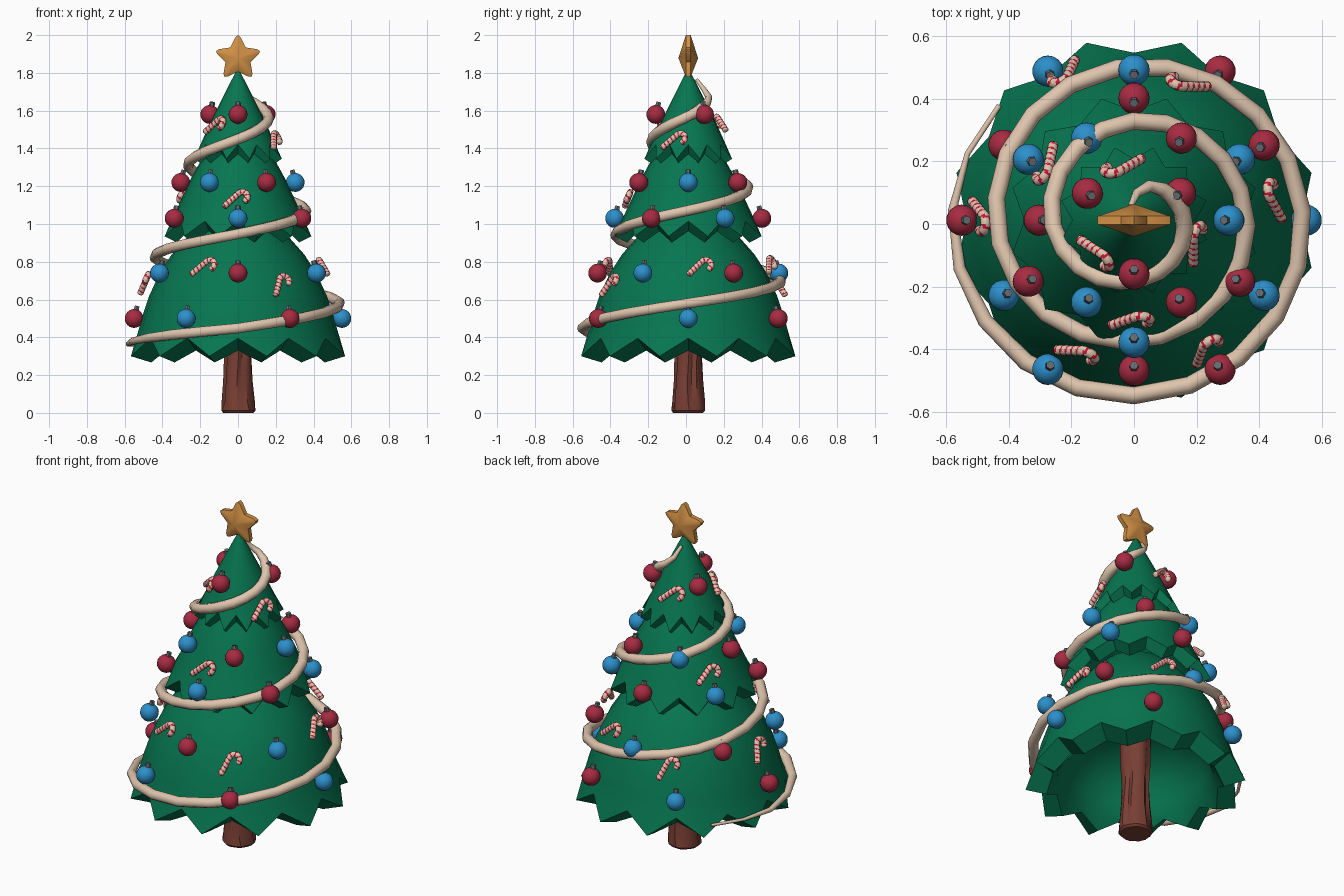
import bpy, bmesh, math
from math import sin, cos, pi, radians
from mathutils import Vector, Matrix

if "Cube" in bpy.data.objects:
    bpy.data.objects.remove(bpy.data.objects["Cube"])

CY = 0.012  # tree axis sits slightly behind the origin


def material(name, rgb):
    m = bpy.data.materials.new(name)
    m.diffuse_color = (*rgb, 1)
    m.use_nodes = True
    m.node_tree.nodes["Principled BSDF"].inputs["Base Color"].default_value = m.diffuse_color
    return m


GREEN = material("tree_green", (0.002, 0.18, 0.08))
BROWN = material("trunk_brown", (0.19, 0.05, 0.034))
CREAM = material("cream", (0.74, 0.56, 0.42))
CANE_RED = material("cane_red", (0.58, 0.008, 0.04))
RED = material("bauble_red", (0.39, 0.024, 0.054))
BLUE = material("bauble_blue", (0.025, 0.28, 0.6))
GREY = material("cap_grey", (0.13, 0.15, 0.165))
GOLD = material("star_gold", (0.64, 0.28, 0.06))


def finish(name, bm, mats, angle=35):
    """Recalculate normals, smooth by angle and make the object."""
    bmesh.ops.recalc_face_normals(bm, faces=bm.faces)
    for f in bm.faces:
        f.smooth = True
    for e in bm.edges:
        if len(e.link_faces) == 2:
            e.smooth = e.calc_face_angle(0) < radians(angle)
    me = bpy.data.meshes.new(name)
    bm.to_mesh(me)
    bm.free()
    for m in mats:
        me.materials.append(m)
    ob = bpy.data.objects.new(name, me)
    bpy.context.collection.objects.link(ob)
    return ob


def loft(bm, rings, rule=None):
    """Skin a list of equal closed rings and cap both ends."""
    vs = [[bm.verts.new(p) for p in ring] for ring in rings]
    n = len(vs[0])
    for i in range(len(vs) - 1):
        for j in range(n):
            k = (j + 1) % n
            f = bm.faces.new((vs[i][j], vs[i][k], vs[i + 1][k], vs[i + 1][j]))
            if rule:
                f.material_index = rule(i, j)
    bm.faces.new(vs[0])
    bm.faces.new(vs[-1])


def tube(bm, path, refs, radii, sides, rule=None):
    """Sweep a round section along a path; refs are side directions."""
    rings = []
    for i, p in enumerate(path):
        t = (path[min(i + 1, len(path) - 1)] - path[max(i - 1, 0)]).normalized()
        b = t.cross(refs[i]).normalized()
        a = b.cross(t)
        rings.append([p + radii[i] * (a * cos(2 * pi * j / sides) + b * sin(2 * pi * j / sides))
                      for j in range(sides)])
    loft(bm, rings, rule)


def polar(r, deg, z):
    return Vector((r * cos(radians(deg)), CY + r * sin(radians(deg)), z))


# Foliage tiers: bell shells with a thick zigzag hem; inner profile runs upward
def tier(name, outer, notch, tip, in_notch, in_tip, inner):
    def ring(a, b):
        return [polar((b if j % 2 else a)[0], 15 * j, (b if j % 2 else a)[1]) for j in range(24)]
    rings = [ring(p, p) for p in outer] + [ring(notch, tip), ring(in_notch, in_tip)]
    rings += [ring(p, p) for p in inner]
    bm = bmesh.new()
    loft(bm, rings)
    finish(name, bm, [GREEN], 30)


tier("bottom_tier", [(0.06, 1.08), (0.18, 1.02), (0.27, 0.93), (0.35, 0.84), (0.415, 0.74),
                     (0.47, 0.62), (0.51, 0.5), (0.526, 0.44)],
     (0.535, 0.395), (0.587, 0.30), (0.445, 0.33), (0.475, 0.267),
     [(0.42, 0.345), (0.395, 0.42), (0.35, 0.51), (0.27, 0.59), (0.12, 0.65)])
tier("middle_tier", [(0.05, 1.5), (0.13, 1.43), (0.2, 1.33), (0.255, 1.23), (0.305, 1.12), (0.338, 1.05)],
     (0.35, 1.015), (0.402, 0.935), (0.305, 0.962), (0.335, 0.902),
     [(0.27, 1.01), (0.2, 1.12), (0.1, 1.2)])
tier("top_tier", [(0.004, 1.82), (0.035, 1.76), (0.08, 1.67), (0.13, 1.57), (0.172, 1.48), (0.188, 1.445)],
     (0.197, 1.42), (0.24, 1.345), (0.172, 1.372), (0.192, 1.315),
     [(0.14, 1.41), (0.09, 1.48), (0.04, 1.53)])

# Trunk: uneven column with a few carved bark grooves
bm = bmesh.new()
rings = []
for i, (r, z) in enumerate([(0.08, 0), (0.09, 0.012), (0.087, 0.06), (0.077, 0.17), (0.072, 0.3),
                            (0.08, 0.42), (0.085, 0.72)]):
    ring = []
    for j in range(20):
        groove = 0.84 if j % 5 == 1 and 2 <= i <= 5 else 1 + 0.03 * sin(j * 2.3 + i)
        ring.append(polar(r * groove, 18 * j + 4 * sin(i * 1.7), z))
    rings.append(ring)
loft(bm, rings)
finish("trunk", bm, [BROWN])

# Star: blunted five-point outline, raised centre front and back
bm = bmesh.new()
outline = []
for k in range(5):
    a = 90 + 72 * k
    outline += [(0.112, a - 7), (0.122, a), (0.112, a + 7), (0.07, a + 36)]
sides = []
for s in (-1, 1):
    centre = bm.verts.new((0, CY + s * 0.052, 1.878))
    rim = [bm.verts.new((r * cos(radians(a)), CY + s * 0.013, 1.878 + r * sin(radians(a))))
           for r, a in outline]
    for j in range(20):
        bm.faces.new((centre, rim[j], rim[(j + 1) % 20]))
    sides.append(rim)
for j in range(20):
    k = (j + 1) % 20
    bm.faces.new((sides[0][j], sides[0][k], sides[1][k], sides[1][j]))
finish("star", bm, [GOLD], 45)

# Garland: tapered tube spiralling down; keys are (quarter turns, radius, height)
keys = [(-0.15, 0.045, 1.765), (0.05, 0.085, 1.71), (0.3, 0.125, 1.665), (1, 0.162, 1.57),
        (2, 0.19, 1.45), (3, 0.262, 1.325), (4, 0.317, 1.197), (5, 0.36, 1.072), (6, 0.383, 0.947),
        (7, 0.44, 0.833), (8, 0.492, 0.706), (9, 0.54, 0.58), (10, 0.56, 0.448),
        (11, 0.582, 0.365), (12, 0.545, 0.355)]
path, refs, radii = [], [], []
steps = 56
for i in range(steps + 1):
    q = -0.15 + 11.6 * i / steps
    k = max(m for m in range(len(keys) - 1) if keys[m][0] <= q + 1e-6)
    (q0, r0, z0), (q1, r1, z1) = keys[k:k + 2]
    u = (q - q0) / (q1 - q0)
    deg = 90 - 90 * q
    path.append(polar(r0 + (r1 - r0) * u, deg, z0 + (z1 - z0) * u))
    refs.append(polar(1, deg, 0) - Vector((0, CY, 0)))
    radii.append(0.028 * max(0.3, min(1, 0.45 + q * 0.8, (11.6 - q) * 0.9)))
bm = bmesh.new()
tube(bm, path, refs, radii, 10)
finish("garland", bm, [CREAM], 50)


# Baubles: ball with a small faceted cap
def bauble_mesh(name, colour):
    bm = bmesh.new()
    bmesh.ops.create_uvsphere(bm, u_segments=18, v_segments=12, radius=0.05)
    n = len(bm.faces)
    bmesh.ops.create_cone(bm, cap_ends=True, segments=6, radius1=0.016, radius2=0.014, depth=0.024,
                          matrix=Matrix.Translation((0, 0, 0.056)))
    bm.faces.ensure_lookup_table()
    for f in bm.faces[n:]:
        f.material_index = 1
    return finish(name, bm, [colour, GREY])


protos = {}
# height, ring radius, start angle, step, colour of the first
for z, r, start, step, first in ((1.58, 0.172, 30, 120, "red"), (1.22, 0.303, 0, 60, "blue"),
                                 (1.03, 0.39, 30, 60, "blue"), (0.74, 0.48, 30, 60, "red"),
                                 (0.5, 0.55, 0, 60, "blue")):
    for i in range(360 // step):
        c = first if step == 120 or i % 2 == 0 else ("red" if first == "blue" else "blue")
        if c not in protos:
            ob = bauble_mesh(c + "_bauble", RED if c == "red" else BLUE)
            protos[c] = ob
        else:
            ob = bpy.data.objects.new(c + "_bauble", protos[c].data)
            bpy.context.collection.objects.link(ob)
        ob.location = polar(r, start + step * i, z)
        ob.rotation_euler = (0, radians(-14), radians(start + step * i))  # cap leans inward

# Candy canes: hooked tubes lying on the foliage with spiral stripes
canes = [(-0.13, -0.09, 1.51, 48), (0.2, -0.07, 1.43, 45), (-0.03, 0.19, 1.52, 48),
         (-0.015, -0.315, 1.12, 45), (-0.28, 0.2, 1.12, 45),
         (-0.19, -0.415, 0.76, 45), (0.455, 0.07, 0.76, 45), (0.18, 0.45, 0.77, 45),
         (0.23, -0.41, 0.665, 25), (-0.5, 0.03, 0.675, 25), (-0.22, 0.49, 0.665, 25)]
for x, y, z, tilt in canes:
    out = Vector((x, y - CY, 0)).normalized()
    right = Vector((0, 0, 1)).cross(out)
    up = Vector((0, 0, cos(radians(24)))) - out * sin(radians(24))
    n = right.cross(up)
    c, s = cos(radians(tilt)), sin(radians(tilt))
    flat = [(-0.02, -0.065 + 0.11 * i / 24) for i in range(24)]
    flat += [(0.008 - 0.028 * cos(pi * i / 18), 0.045 + 0.028 * sin(pi * i / 18)) for i in range(19)]
    flat += [(0.036, 0.038), (0.036, 0.031)]
    path = [Vector((x, y, z)) + right * (a * c + b * s) + up * (b * c - a * s) for a, b in flat]
    rad = [0.012] + [0.0165] * (len(path) - 2) + [0.012]
    bm = bmesh.new()
    tube(bm, path, [n] * len(path), rad, 10, lambda i, j: 1 if (2 * i + j) % 10 < 3 else 0)
    finish("candy_cane", bm, [CREAM, CANE_RED], 60)
